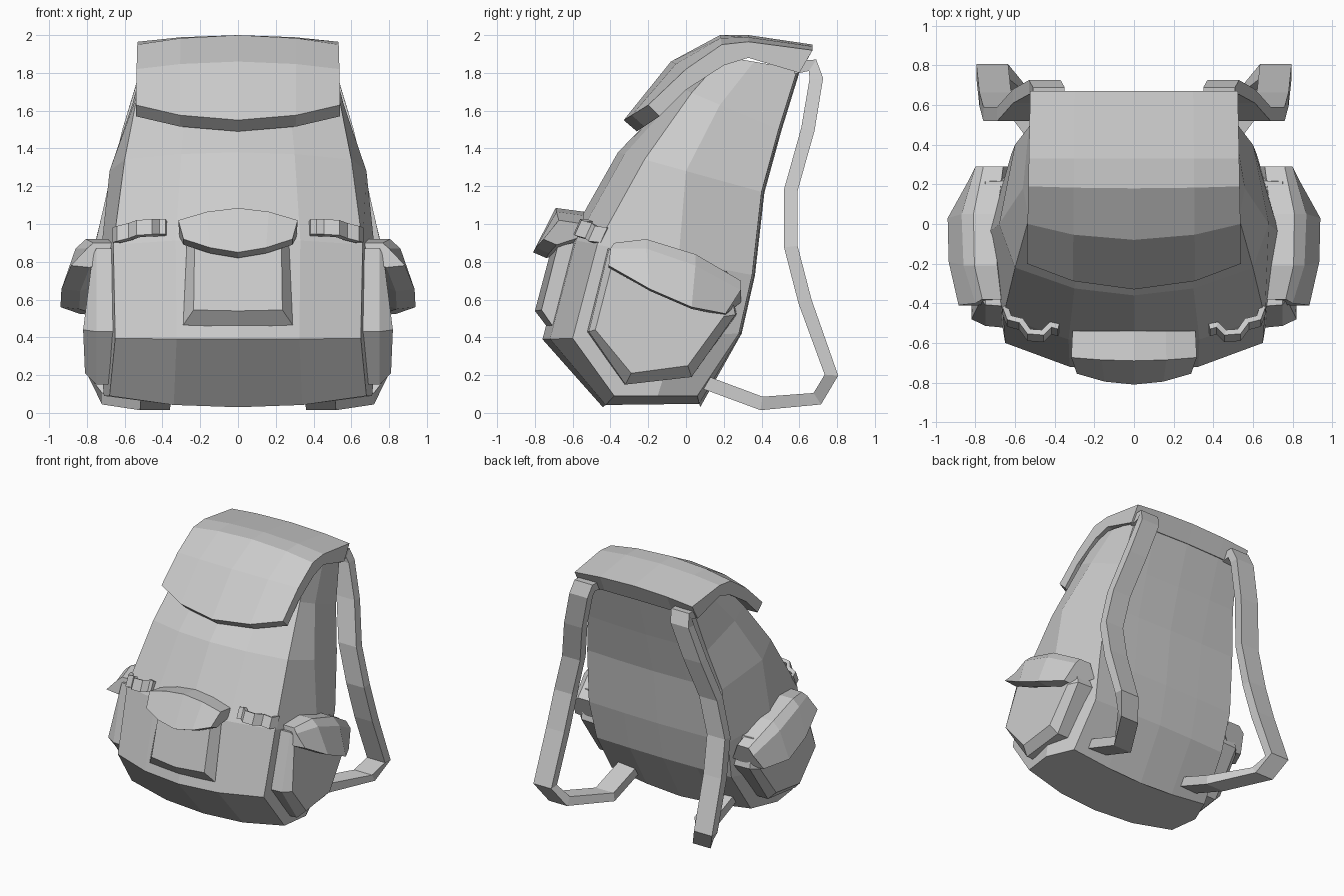
import bpy, bmesh
from mathutils import Vector


def loft(name, rings, mirror=False):
    """Skin closed rings of equal length, cap both ends, optionally mirror in x."""
    bm = bmesh.new()
    vs = [[bm.verts.new(p) for p in r] for r in rings]
    n = len(rings[0])
    for a, b in zip(vs, vs[1:]):
        for i in range(n):
            j = (i + 1) % n
            bm.faces.new((a[i], a[j], b[j], b[i]))
    bm.faces.new(vs[0])
    bm.faces.new(vs[-1])
    bmesh.ops.recalc_face_normals(bm, faces=bm.faces)
    me = bpy.data.meshes.new(name)
    bm.to_mesh(me)
    bm.free()
    ob = bpy.data.objects.new(name, me)
    bpy.context.collection.objects.link(ob)
    if mirror:
        ob.modifiers.new("mirror", 'MIRROR').use_mirror_merge = False
    return ob


def ribbon(name, path, across, thick):
    """Flat band: 'across' is the half-width vector, thickness is square to the path."""
    across = Vector(across)
    pts = [Vector(p) for p in path]
    rings = []
    for i, p in enumerate(pts):
        d1 = (p - pts[max(i - 1, 0)]).normalized()
        d2 = (pts[min(i + 1, len(pts) - 1)] - p).normalized()
        n = (d1 + d2).cross(across).normalized() * thick / 2
        rings.append([p - across - n, p + across - n, p + across + n, p - across + n])
    return loft(name, rings, True)


# Main bag: rows of front y, front corner x/y, side x/y, back corner x/y, front z, back z
rows = [
    (-.44, .68, -.38, .71, -.15, .62, .06, .03, .03),
    (-.76, .65, -.60, .74, -.05, .60, .28, .39, .42),
    (-.62, .66, -.47, .73, -.04, .62, .35, .92, .73),
    (-.36, .60, -.22, .68, .00, .60, .40, 1.38, 1.17),
    (-.03, .53, .03, .56, .18, .53, .49, 1.72, 1.50),
    (.18, .49, .20, .50, .36, .49, .59, 1.89, 1.82),
]
rings = []
for k, (yf, xf, yc, xs, ys, xb, yb, zf, zb) in enumerate(rows):
    lift = .06 if k == 0 else 0
    half = [(0, yf, 0), (.5 * xf, yf + .25 * (yc - yf), .2), (xf, yc, 1),
            (xs, ys, 1), (xb, yb, 1), (.3, yb + .01, .3), (0, yb + .015, 0)]
    half = [(x, y, zf + (zb - zf) * (y - yf) / (yb - yf) + lift * t) for x, y, t in half]
    rings.append(half + [(-x, y, z) for x, y, z in half[-2:0:-1]])
loft("bag_body", rings)

# Top flap: thick curved profile, lofted across the width
mid = [(-.33, 1.55), (-.08, 1.86), (.18, 2.0), (.33, 2.0), (.67, 1.95),
       (.61, 1.81), (.33, 1.88), (.20, 1.85), (.0, 1.72), (-.26, 1.49)]
end = [(-.20, 1.63), (.0, 1.82), (.19, 1.95), (.33, 1.965), (.67, 1.92),
       (.60, 1.80), (.33, 1.88), (.20, 1.84), (.0, 1.71), (-.14, 1.57)]
rings = []
for s in (-1, -.57, 0, .57, 1):
    t = s * s
    rings.append([(s * (.537 - .02 * b[0]), a[0] + (b[0] - a[0]) * t, a[1] + (b[1] - a[1]) * t)
                  for a, b in zip(mid, end)])
loft("top_flap", rings)

# Front pocket with bevelled edges
xs = (-1, -.5, .5, 1)
base = [(-.29, -.50, .46), (0, -.50, .455), (.29, -.50, .46), (.28, -.48, .90), (0, -.5, .90), (-.28, -.48, .90)]
rim = [(-.29, -.71, .465), (0, -.735, .455), (.29, -.71, .465), (.27, -.60, .90), (0, -.62, .90), (-.27, -.60, .90)]
face = [(-.235, -.765, .545), (0, -.80, .54), (.235, -.765, .545), (.23, -.68, .88), (0, -.71, .88), (-.23, -.68, .88)]
loft("front_pocket", [base, rim, face])

# Front pocket flap
rings = []
for x, top, low, y in [(.31, 1.02, .89, .055), (.16, 1.065, .845, .015), (0, 1.085, .82, 0),
                       (-.16, 1.065, .845, .015), (-.31, 1.02, .89, .055)]:
    rings.append([(x, -.54, top - .02), (x * 1.02, -.69 + y * .3, top), (x * .93, -.81 + y, low + .03),
                  (x * .93, -.74 + y, low), (x, -.56, low + .04)])
loft("front_pocket_flap", rings)

# Side pockets
base = [(-.42, .87), (-.53, .43), (-.33, .15), (.03, .19), (.27, .52), (.22, .75)]
outer = [(.77, -.38, .83), (.82, -.48, .44), (.81, -.29, .21), (.81, .01, .25), (.80, .20, .51), (.77, .16, .72)]
loft("side_pocket", [[(.58, y, z) for y, z in base],
                     [(.75, y * .97, z) for y, z in base], outer], True)

# Side pocket flaps: (x, y, z) at wall, crown, outer lip, per station
stations = [
    ((.67, -.38, .90), (.80, -.40, .87), (.885, -.41, .78)),
    ((.69, -.21, .92), (.86, -.21, .87), (.935, -.19, .655)),
    ((.69, .05, .84), (.87, .05, .78), (.94, .03, .56)),
    ((.66, .29, .70), (.80, .29, .65), (.84, .21, .525)),
]
rings = []
for w, c, o in stations:
    rings.append([w, (.5 * (w[0] + c[0]) + .03, w[1], w[2]), c, o,
                  (o[0] - .10, o[1], o[2] - .01), (w[0] - .04, w[1], o[2] + .06)])
loft("side_pocket_flap", rings, True)

# Shoulder straps
ribbon("shoulder_strap", [
    (.43, .57, 1.83), (.43, .67, 1.84), (.45, .69, 1.77), (.53, .645, 1.5), (.61, .555, 1.18),
    (.68, .555, .88), (.70, .63, .59), (.715, .77, .20), (.64, .695, .075),
    (.44, .40, .05), (.43, .05, .18)], (.08, 0, 0), .072)

# Small front lash loops
ribbon("lash_loop", [
    (.65, -.43, .94), (.63, -.49, .945), (.57, -.505, .96), (.53, -.56, .975),
    (.46, -.565, .98), (.42, -.525, .98), (.38, -.535, .98)], (0, .018, .04), .03)
